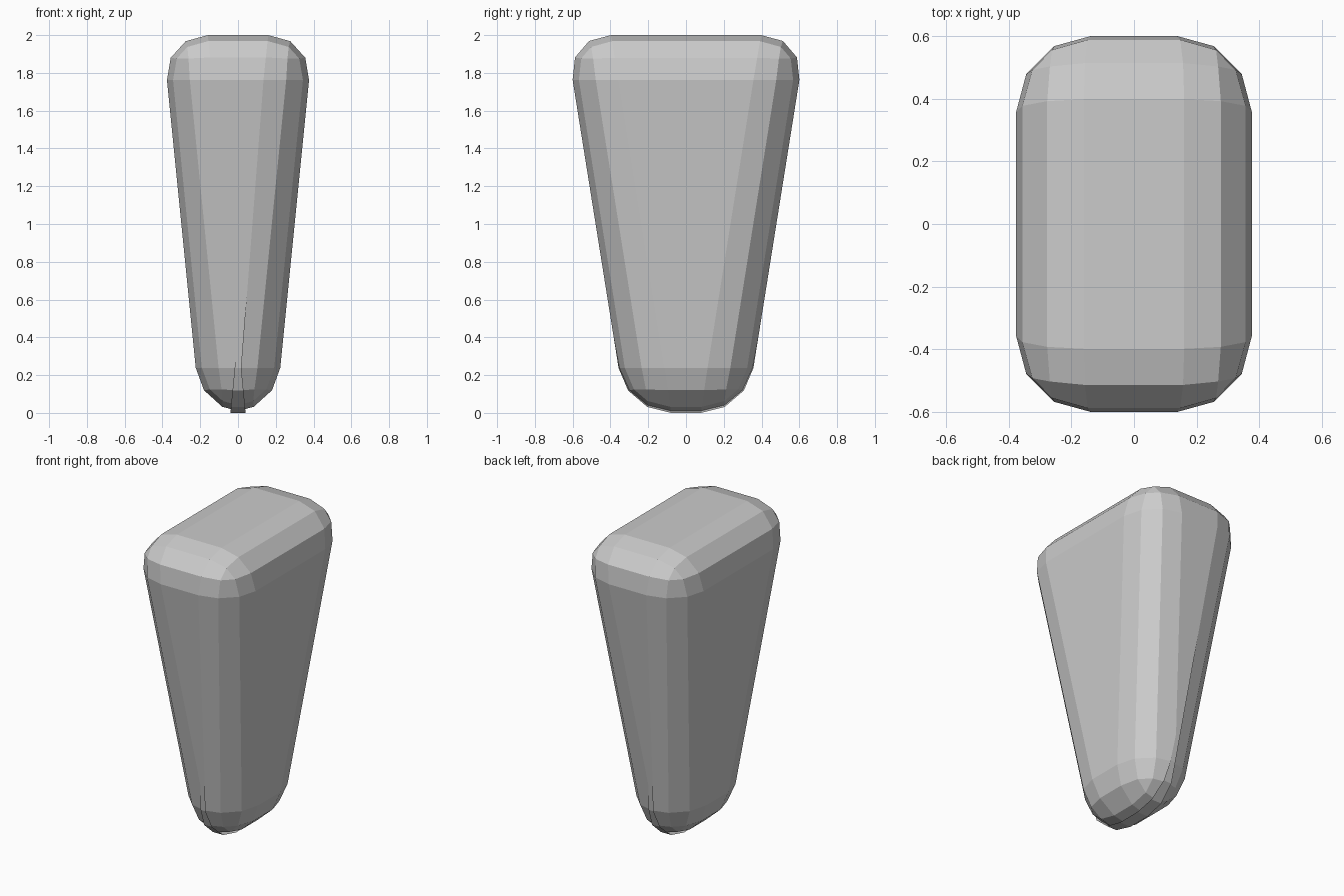
import bpy, bmesh

if "Cube" in bpy.data.objects:
    bpy.data.objects.remove(bpy.data.objects["Cube"])

# Tapered block: a cube scaled wide at the top, narrow at the base
bm = bmesh.new()
bmesh.ops.create_cube(bm, size=2)
for v in bm.verts:
    top = v.co.z > 0
    sx, sy = (0.4, 0.638) if top else (0.2, 0.319)
    v.co = (v.co.x * sx, v.co.y * sy, 2.0 if top else 0.0)

mesh = bpy.data.meshes.new("tapered_block")
bm.to_mesh(mesh)
bm.free()
block = bpy.data.objects.new("tapered_block", mesh)
bpy.context.collection.objects.link(block)

# Wide three-step rounding on every edge; it pinches at the narrow base
bevel = block.modifiers.new("rounding", 'BEVEL')
bevel.limit_method = 'NONE'
bevel.offset_type = 'OFFSET'
bevel.width = 0.24
bevel.segments = 3
bevel.use_clamp_overlap = False
